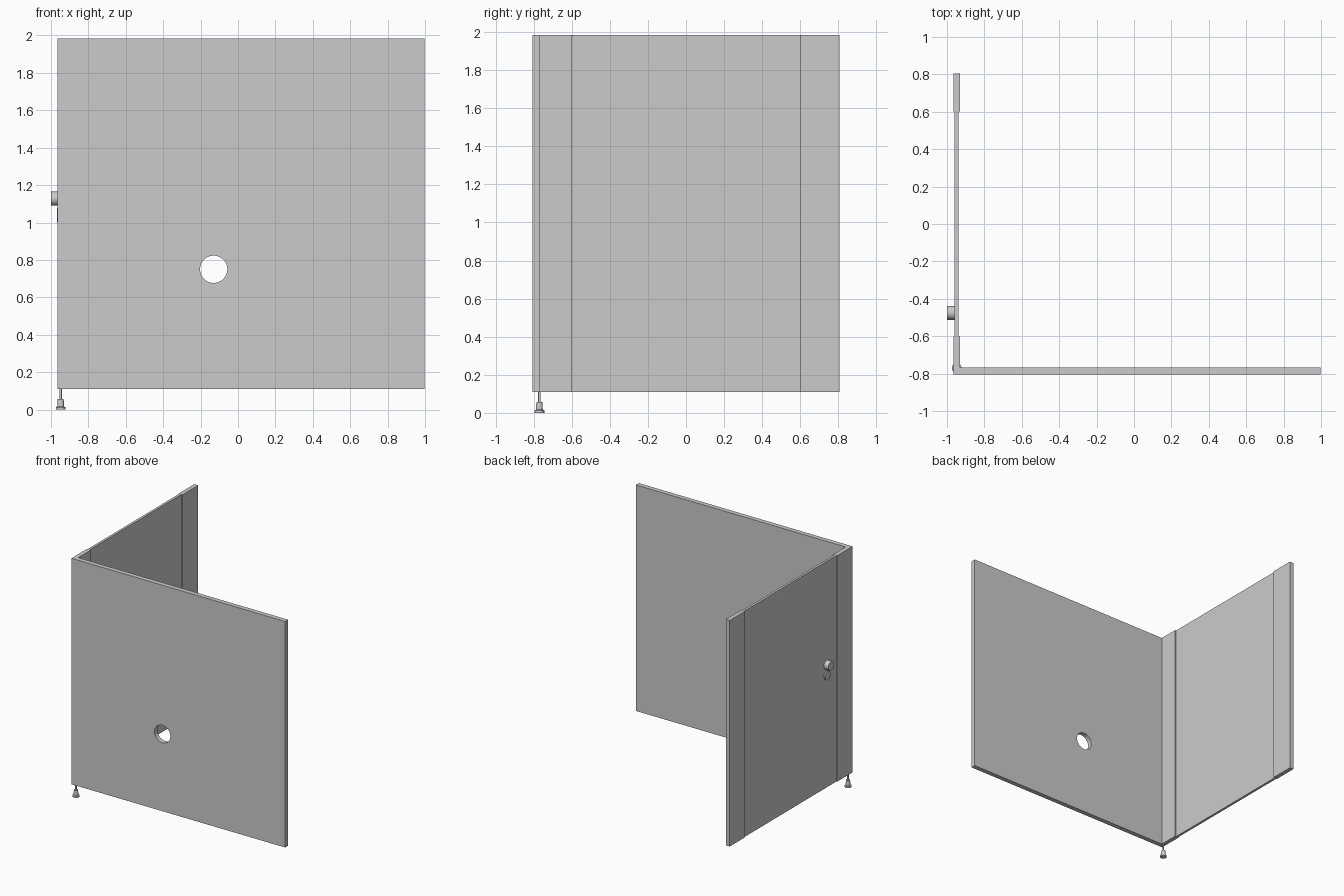
import bpy, bmesh, math
from mathutils import Matrix

if "Cube" in bpy.data.objects:
    bpy.data.objects.remove(bpy.data.objects["Cube"])

Z0, Z1 = 0.11, 1.985          # panel bottom and top


def finish(name, bm):
    bmesh.ops.recalc_face_normals(bm, faces=bm.faces)
    me = bpy.data.meshes.new(name)
    bm.to_mesh(me)
    bm.free()
    ob = bpy.data.objects.new(name, me)
    bpy.context.collection.objects.link(ob)
    return ob


def panel(name, x0, x1, y0, y1):
    bm = bmesh.new()
    m = Matrix.Translation(((x0 + x1) / 2, (y0 + y1) / 2, (Z0 + Z1) / 2))
    m = m @ Matrix.Diagonal((x1 - x0, y1 - y0, Z1 - Z0, 1))
    bmesh.ops.create_cube(bm, size=1, matrix=m)
    return finish(name, bm)


def turned(name, profile, matrix, n=40):
    """Closed solid of revolution from (radius, height) points."""
    bm = bmesh.new()
    rings = [[bm.verts.new((r * math.cos(2 * math.pi * i / n),
                            r * math.sin(2 * math.pi * i / n), h))
              for i in range(n)] for r, h in profile]
    for a, b in zip(rings, rings[1:]):
        for i in range(n):
            j = (i + 1) % n
            bm.faces.new((a[i], a[j], b[j], b[i]))
    bm.faces.new(rings[0])
    bm.faces.new(rings[-1])
    bm.transform(matrix)
    ob = finish(name, bm)
    bpy.ops.object.select_all(action='DESELECT')
    ob.select_set(True)
    bpy.context.view_layer.objects.active = ob
    bpy.ops.object.shade_smooth_by_angle(angle=math.radians(30))
    return ob


# partition wall across the front
wall = panel("partition_wall", -0.965, 0.996, -0.805, -0.766)

# round opening through the partition
cutter = turned("hole_cutter", [(0.073, -0.1), (0.073, 0.1)],
                Matrix.Translation((-0.13, -0.785, 0.75))
                @ Matrix.Rotation(math.pi / 2, 4, 'X'), 48)
cutter.hide_render = True
cutter.hide_set(True)
mod = wall.modifiers.new("hole", 'BOOLEAN')
mod.object = cutter
mod.solver = 'EXACT'
bpy.context.view_layer.objects.active = wall
bpy.ops.object.modifier_apply(modifier=mod.name)
bpy.data.objects.remove(cutter)

# thick stiles on both sides of the thinner door
panel("front_stile", -0.965, -0.929, -0.766, -0.602)
panel("rear_stile", -0.965, -0.929, 0.602, 0.805)
panel("door", -0.959, -0.939, -0.602, 0.602)

# door knob and flat lock rosette, turned to face -x
to_left = Matrix.Rotation(-math.pi / 2, 4, 'Y')
turned("door_knob", [(0.037, 0), (0.037, 0.041)],
       Matrix.Translation((-0.959, -0.475, 1.128)) @ to_left)
turned("lock_rosette", [(0.037, 0), (0.037, 0.01)],
       Matrix.Translation((-0.959, -0.475, 1.04)) @ to_left)

# adjustable foot under the corner
turned("corner_foot",
       [(0.026, 0), (0.026, 0.012), (0.018, 0.017), (0.016, 0.056),
        (0.006, 0.057), (0.006, Z0)],
       Matrix.Translation((-0.948, -0.77, 0)))
